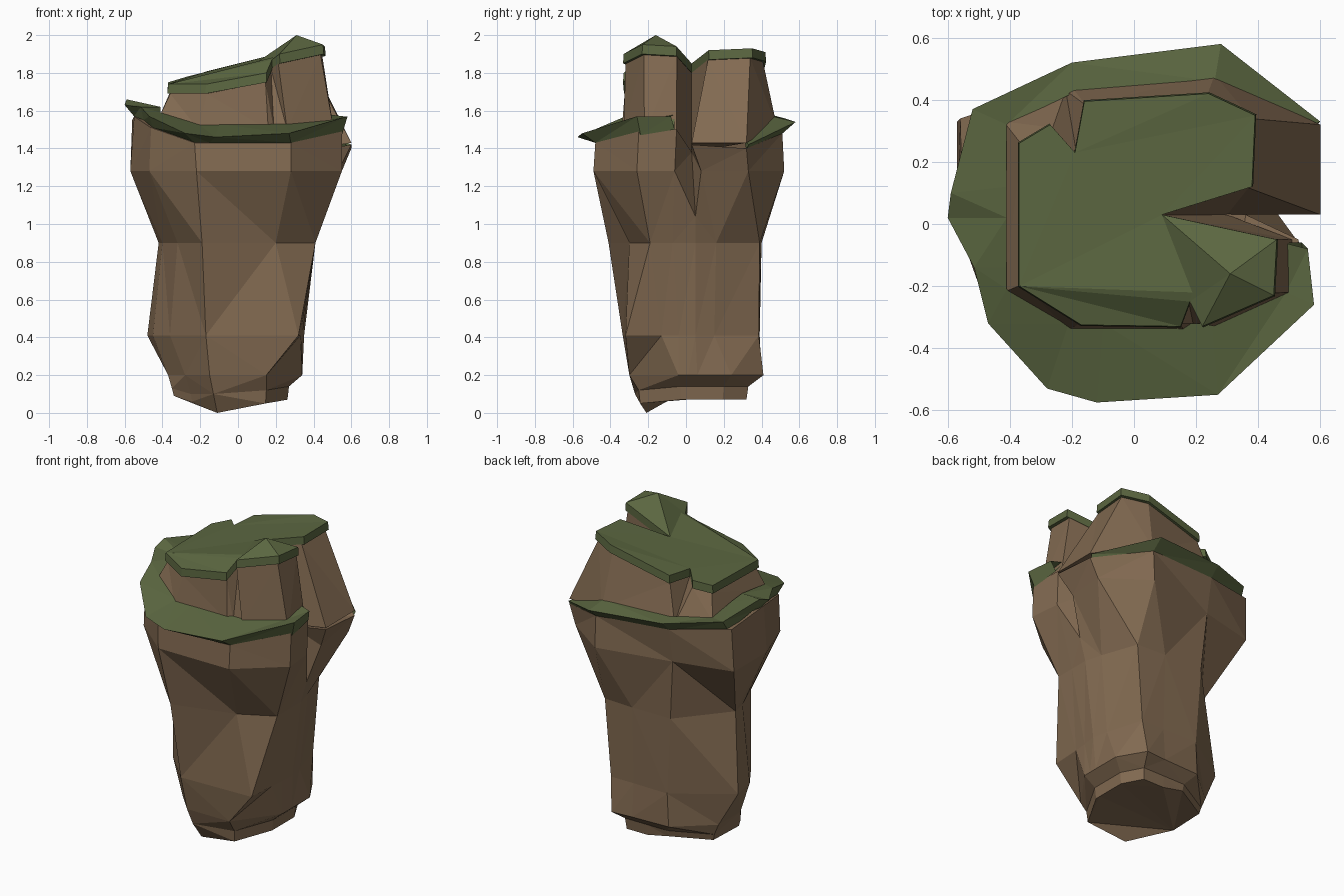
import bpy, bmesh


def material(name, rgb):
    m = bpy.data.materials.new(name)
    m.diffuse_color = (*rgb, 1)
    return m


rock = material("brown rock", (0.225, 0.145, 0.083))
moss = material("moss green", (0.105, 0.135, 0.052))


def loft(name, rings, mat, closed=True, ends=True):
    """Join equal-length rings of points with faceted walls, optionally capped."""
    bm = bmesh.new()
    vs = [[bm.verts.new(p) for p in r] for r in rings]
    n = len(rings[0])
    for a, b in zip(vs, vs[1:]):
        for i in range(n if closed else n - 1):
            j = (i + 1) % n
            bm.faces.new((a[i], a[j], b[j], b[i]))
    if ends:
        bm.faces.new(vs[0][::-1])
        bm.faces.new(vs[-1])
    return finish(name, bm, mat)


def finish(name, bm, mat):
    bm.normal_update()
    bmesh.ops.triangulate(bm, faces=bm.faces[:], ngon_method='EAR_CLIP')
    bmesh.ops.recalc_face_normals(bm, faces=bm.faces[:])
    me = bpy.data.meshes.new(name)
    bm.to_mesh(me)
    bm.free()
    me.materials.append(mat)
    ob = bpy.data.objects.new(name, me)
    bpy.context.collection.objects.link(ob)
    return ob


def ring(z, outline):
    return [(x, y, z) for x, y in outline]


# Lower trunk: pointed foot, undercut, hips and waist
undercut = [(-.13, -.27, .1), (.15, -.25, .12), (.27, -.03, .14), (.27, .04, .14),
            (.27, .2, .14), (.2, .33, .14), (.05, .33, .14), (-.1, .33, .14),
            (-.34, .2, .13), (-.35, -.05, .13), (-.25, -.13, .1)]
foot = [(x * .97, y * .97, z - .07 if x > 0 else z - .04) for x, y, z in undercut]
foot[0] = (-.11, -.21, 0)
hips = ring(.2, [(-.15, -.3), (.15, -.3), (.34, -.04), (.34, .06), (.34, .24), (.24, .41),
                 (.1, .4), (-.15, .39), (-.37, .2), (-.37, -.02), (-.28, -.16)])
belly = ring(.41, [(-.17, -.335), (.32, -.32), (.33, -.13), (.35, .05), (.33, .15), (.26, .385),
                   (.1, .385), (-.14, .39), (-.48, .16), (-.45, 0), (-.36, -.14)])
waist = ring(.9, [(-.19, -.41), (.2, -.3), (.41, -.19), (.41, .05), (.38, .16), (.3, .39),
                  (.1, .4), (-.17, .4), (-.42, .1), (-.4, 0), (-.32, -.2)])

# Flared shoulder with a cleft starting on the right side
shoulder = [(-.22, -.49, 1.28), (.28, -.49, 1.28), (.55, -.26, 1.28), (.53, -.06, 1.28),
            (.45, .05, 1.04), (.53, .08, 1.28), (.55, .33, 1.28), (.28, .52, 1.28),
            (-.2, .42, 1.28), (-.57, .33, 1.28), (-.57, 0, 1.28), (-.47, -.28, 1.28)]
rim = [(-.23, -.48, 1.43), (.28, -.48, 1.43), (.55, -.25, 1.49), (.53, -.05, 1.5),
       (.36, .03, 1.38), (.6, .03, 1.42), (.6, .32, 1.4), (.28, .51, 1.48),
       (-.2, .46, 1.5), (-.56, .34, 1.55), (-.55, 0, 1.57), (-.46, -.28, 1.51)]


def with_side(r):
    """Add the extra right-hand edge between the waist corner and the cleft."""
    mid = tuple((a + b) / 2 for a, b in zip(r[2], r[3]))
    return r[:3] + [mid] + r[3:]


loft("rock_trunk", [with_side(r) for r in (foot, undercut, hips, belly, waist)]
     + [shoulder, rim], rock)

# Upper cliff and the moss cap share one outline with its notches
cap = [(-.17, -.325, 1.74), (.15, -.33, 1.8), (.18, -.25, 1.87), (.22, -.33, 1.9),
       (.45, -.23, 1.95), (.46, -.05, 1.94), (.09, .03, 1.85), (.38, .12, 1.92),
       (.39, .35, 1.93), (.24, .42, 1.91), (-.16, .395, 1.81), (-.19, .23, 1.8),
       (-.27, .32, 1.78), (-.37, .26, 1.75), (-.37, -.2, 1.74)]
cliff_foot = [(-.21, -.34, 1.5), (.16, -.34, 1.5), (.19, -.32, 1.5), (.26, -.33, 1.5),
              (.51, -.22, 1.48), (.51, -.05, 1.48), (.3, .03, 1.38), (.6, .03, 1.43),
              (.6, .32, 1.43), (.26, .48, 1.52), (-.2, .44, 1.53), (-.22, .43, 1.53),
              (-.24, .42, 1.53), (-.42, .33, 1.56), (-.42, -.22, 1.56)]
under = [(x * .97, y * .97, z - .05) for x, y, z in cap]
loft("upper_cliff", [cliff_foot, under], rock)
drip = [(x * 1.01, y * 1.01, z - .05) for x, y, z in cap]
loft("moss_cap", [drip, cap], moss)

# Raised crest of moss over the front block
crest = bmesh.new()
base = [crest.verts.new(cap[i]) for i in (3, 4, 5, 6, 2)]
peak = crest.verts.new((.31, -.16, 2))
for i in range(5):
    crest.faces.new((base[i], base[(i + 1) % 5], peak))
finish("moss_crest", crest, moss)

# Moss ledge wrapping front, left and back: lip, wall and inner points per station
ledge = [
    (.56, -.08, 1.57, .54, -.06, 1.5, .48, -.06, 1.58),
    (.58, -.26, 1.57, .55, -.24, 1.47, .49, -.22, 1.55),
    (.27, -.55, 1.48, .28, -.48, 1.43, .25, -.32, 1.53),
    (-.12, -.575, 1.46, -.15, -.48, 1.43, -.1, -.32, 1.53),
    (-.28, -.53, 1.48, -.23, -.47, 1.43, -.21, -.32, 1.53),
    (-.47, -.32, 1.57, -.45, -.28, 1.51, -.41, -.21, 1.59),
    (-.515, -.14, 1.62, -.5, -.14, 1.55, -.41, -.14, 1.6),
    (-.6, .02, 1.63, -.55, .02, 1.57, -.41, .02, 1.62),
    (-.59, .1, 1.66, -.55, .12, 1.58, -.41, .12, 1.61),
    (-.52, .37, 1.6, -.53, .33, 1.53, -.41, .32, 1.58),
    (-.2, .52, 1.56, -.2, .45, 1.49, -.2, .42, 1.57),
    (.28, .58, 1.54, .28, .5, 1.47, .26, .46, 1.57),
    (.6, .33, 1.42, .59, .32, 1.39, .56, .31, 1.44)]
lip, wall, inner = [[s[k:k + 3] for s in ledge] for k in (0, 3, 6)]
loft("moss_ledge", [inner, lip, wall, inner], moss, closed=False, ends=False)
